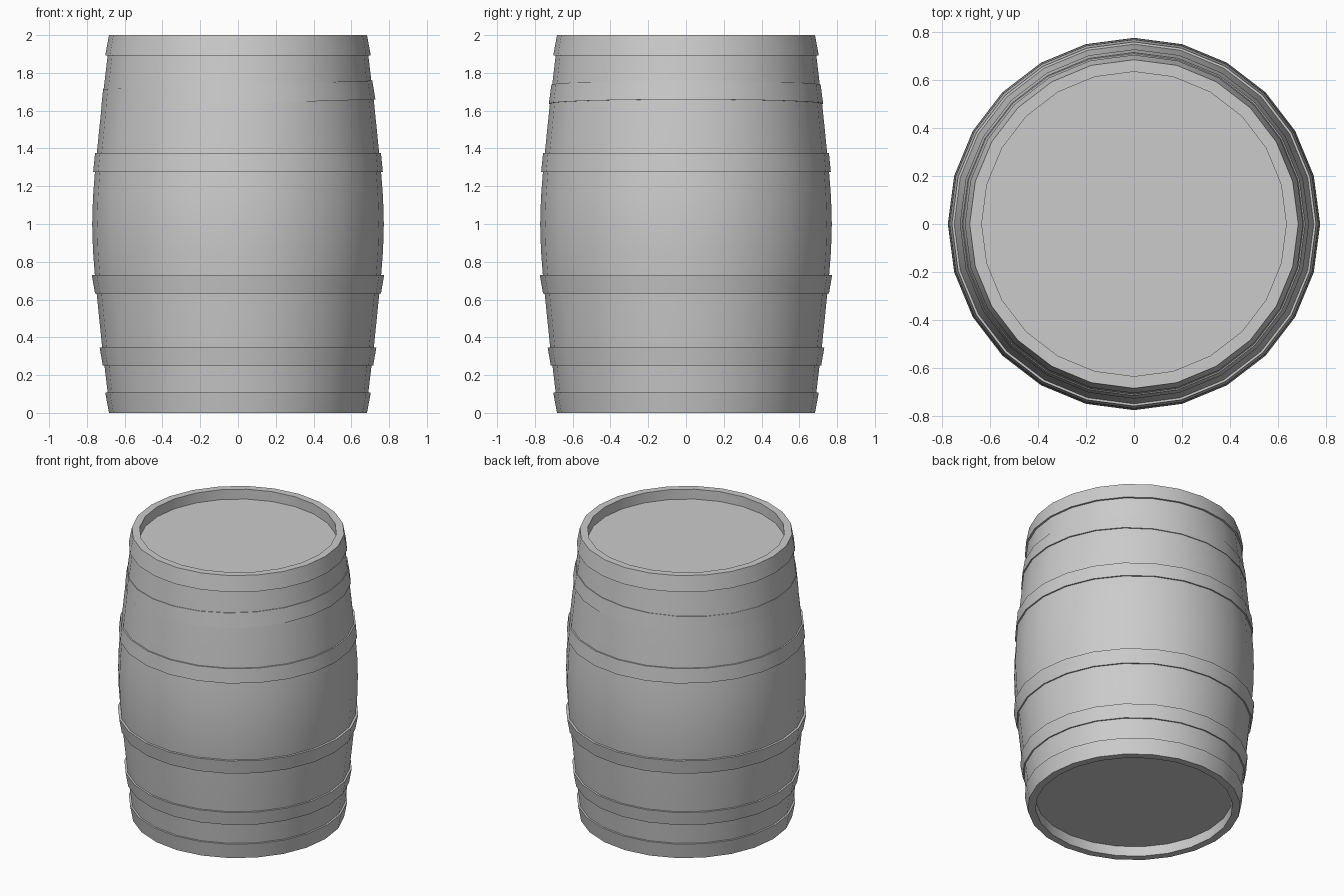
import bpy, bmesh, math
from mathutils import Vector, Matrix

cube = bpy.data.objects.get("Cube")
if cube:
    bpy.data.objects.remove(cube, do_unlink=True)

SIDES = 24

grey = bpy.data.materials.new("plain grey")
grey.use_nodes = True
colour = (0.6, 0.6, 0.6, 1)
grey.diffuse_color = colour
grey.node_tree.nodes["Principled BSDF"].inputs["Base Color"].default_value = colour


def lathe(name, profile, closed=False):
    """Turn a (radius, height) profile around z; open profiles get flat end caps."""
    bm = bmesh.new()
    rings = []
    for r, z in profile:
        rings.append([bm.verts.new((r * math.cos(a), r * math.sin(a), z))
                      for a in (math.tau * i / SIDES for i in range(SIDES))])
    pairs = list(zip(rings, rings[1:]))
    if closed:
        pairs.append((rings[-1], rings[0]))
    else:
        bm.faces.new(rings[0])
        bm.faces.new(rings[-1])
    for lower, upper in pairs:
        for i in range(SIDES):
            j = (i + 1) % SIDES
            bm.faces.new((lower[i], lower[j], upper[j], upper[i]))
    bmesh.ops.recalc_face_normals(bm, faces=bm.faces)
    mesh = bpy.data.meshes.new(name)
    bm.to_mesh(mesh)
    bm.free()
    mesh.materials.append(grey)
    obj = bpy.data.objects.new(name, mesh)
    bpy.context.collection.objects.link(obj)
    bpy.ops.object.select_all(action='DESELECT')
    obj.select_set(True)
    bpy.context.view_layer.objects.active = obj
    bpy.ops.object.shade_smooth_by_angle(angle=math.radians(35))
    return obj


# Barrel body: recessed head, rim, end band, then bulging staves, mirrored at mid height
lower_half = [(0.633, 0.07), (0.633, 0), (0.683, 0), (0.703, 0.108), (0.69, 0.108),
              (0.707, 0.25), (0.719, 0.345), (0.748, 0.63), (0.758, 0.73), (0.768, 0.86)]
upper_half = [(r, 2 - z) for r, z in reversed(lower_half)]
lathe("barrel_body", lower_half + [(0.772, 1)] + upper_half)


# Hoops: tapered bands set slightly proud of the staves
def hoop(name, z0, r0, z1, r1):
    depth = 0.04
    return lathe(name, [(r0, z0), (r1, z1), (r1 - depth, z1), (r0 - depth, z0)], closed=True)


hoop("lower_hoop", 0.25, 0.716, 0.345, 0.732)
hoop("lower_middle_hoop", 0.632, 0.757, 0.73, 0.774)
hoop("upper_middle_hoop", 1.275, 0.767, 1.375, 0.757)

# The upper hoop has slipped and sits at a slight tilt
slipped = hoop("upper_hoop", -0.05, 0.726, 0.05, 0.713)
slipped.location = (0, 0, 1.687)
slipped.rotation_euler = (0, -0.031, 0)
